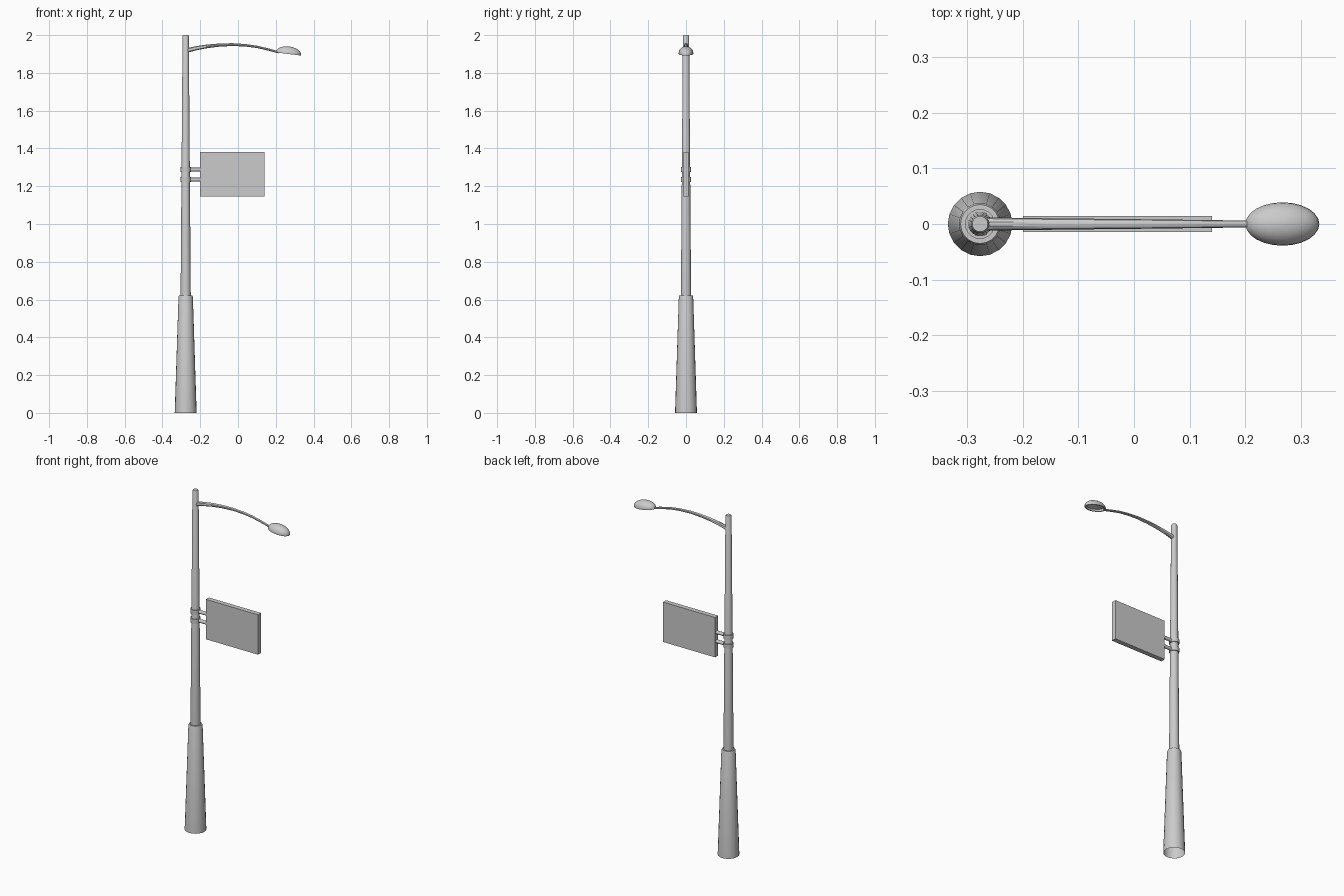
import bpy, bmesh, math
from mathutils import Matrix, Vector

if "Cube" in bpy.data.objects:
    bpy.data.objects.remove(bpy.data.objects["Cube"])

PX = -0.277  # pole axis


def finish(bm, name, angle=35):
    bmesh.ops.recalc_face_normals(bm, faces=bm.faces)
    me = bpy.data.meshes.new(name)
    bm.to_mesh(me)
    bm.free()
    ob = bpy.data.objects.new(name, me)
    bpy.context.collection.objects.link(ob)
    bpy.ops.object.select_all(action='DESELECT')
    ob.select_set(True)
    bpy.context.view_layer.objects.active = ob
    bpy.ops.object.shade_smooth_by_angle(angle=math.radians(angle))
    return ob


def loft(name, rings, cap_start=True, cap_end=True, closed=False):
    bm = bmesh.new()
    loops = [[bm.verts.new(p) for p in ring] for ring in rings]
    pairs = list(zip(loops, loops[1:]))
    if closed:
        pairs.append((loops[-1], loops[0]))
    for a, b in pairs:
        n = len(a)
        for i in range(n):
            j = (i + 1) % n
            bm.faces.new((a[i], a[j], b[j], b[i]))
    if cap_start and not closed:
        bm.faces.new(loops[0])
    if cap_end and not closed:
        bm.faces.new(loops[-1])
    return finish(bm, name)


def lathe(name, profile, x=PX, sides=20, sx=1, sy=1, tilt=None, **kw):
    rings = []
    for r, z in profile:
        ring = []
        for i in range(sides):
            a = 2 * math.pi * i / sides
            p = Vector((r * sx * math.cos(a), r * sy * math.sin(a), z))
            if tilt:
                p = tilt @ p
            else:
                p.x += x
            ring.append(p)
        rings.append(ring)
    return loft(name, rings, **kw)


# Pole: open wide base, small chamfered step, slender tapered shaft
lathe("pole", [(0.058, 0), (0.038, 0.615), (0.035, 0.622), (0.027, 0.622),
               (0.0165, 1.995), (0.014, 2.0)], cap_start=False)

# Curved lamp arm, thick at the pole and thin at the lamp
path = [(-0.277, 1.917), (-0.22, 1.931), (-0.16, 1.941), (-0.10, 1.947),
        (-0.03, 1.950), (0.04, 1.946), (0.10, 1.938), (0.16, 1.924), (0.215, 1.909)]
rings = []
for k, (x, z) in enumerate(path):
    t = k / (len(path) - 1)
    x0, z0 = path[max(k - 1, 0)]
    x1, z1 = path[min(k + 1, len(path) - 1)]
    d = Vector((x1 - x0, 0, z1 - z0)).normalized()
    up = Vector((-d.z, 0, d.x))
    h = 0.006 + 0.007 * (1 - t) ** 2
    w = 0.006 + 0.006 * (1 - t)
    rings.append([Vector((x, 0, z)) + up * h * math.sin(a) + Vector((0, w * math.cos(a), 0))
                  for a in [2 * math.pi * i / 10 for i in range(10)]])
loft("lamp_arm", rings)

# Lamp head: oval dome with a recessed underside, tilted slightly down
tilt = Matrix.Translation((0.267, 0, 1.904)) @ Matrix.Rotation(math.radians(7), 4, 'Y')
dome = [(math.cos(a), 0.036 * math.sin(a))
        for a in [math.radians(d) for d in (88, 75, 60, 45, 30, 15, 0)]]
lathe("lamp_head", dome + [(0.99, -0.004), (0.86, -0.004), (0.78, 0.006), (0.4, 0.011)],
      sides=24, sx=0.067, sy=0.039, tilt=tilt)

# Sign panel
bm = bmesh.new()
bmesh.ops.create_cube(bm, size=1, matrix=Matrix.Translation((-0.03, 0, 1.2625))
                      @ Matrix.Diagonal((0.34, 0.028, 0.235, 1)))
finish(bm, "sign_panel")

# Clamps and bracket tubes holding the sign
for name, z in (("upper", 1.288), ("lower", 1.235)):
    lathe(name + "_clamp", [(0.020, z - 0.013), (0.027, z - 0.013),
                            (0.027, z + 0.013), (0.020, z + 0.013)], closed=True)
    bm = bmesh.new()
    bmesh.ops.create_cone(bm, cap_ends=True, segments=12, radius1=0.010, radius2=0.010,
                          depth=0.07, matrix=Matrix.Translation((-0.225, 0, z))
                          @ Matrix.Rotation(math.pi / 2, 4, 'Y'))
    finish(bm, name + "_bracket")
